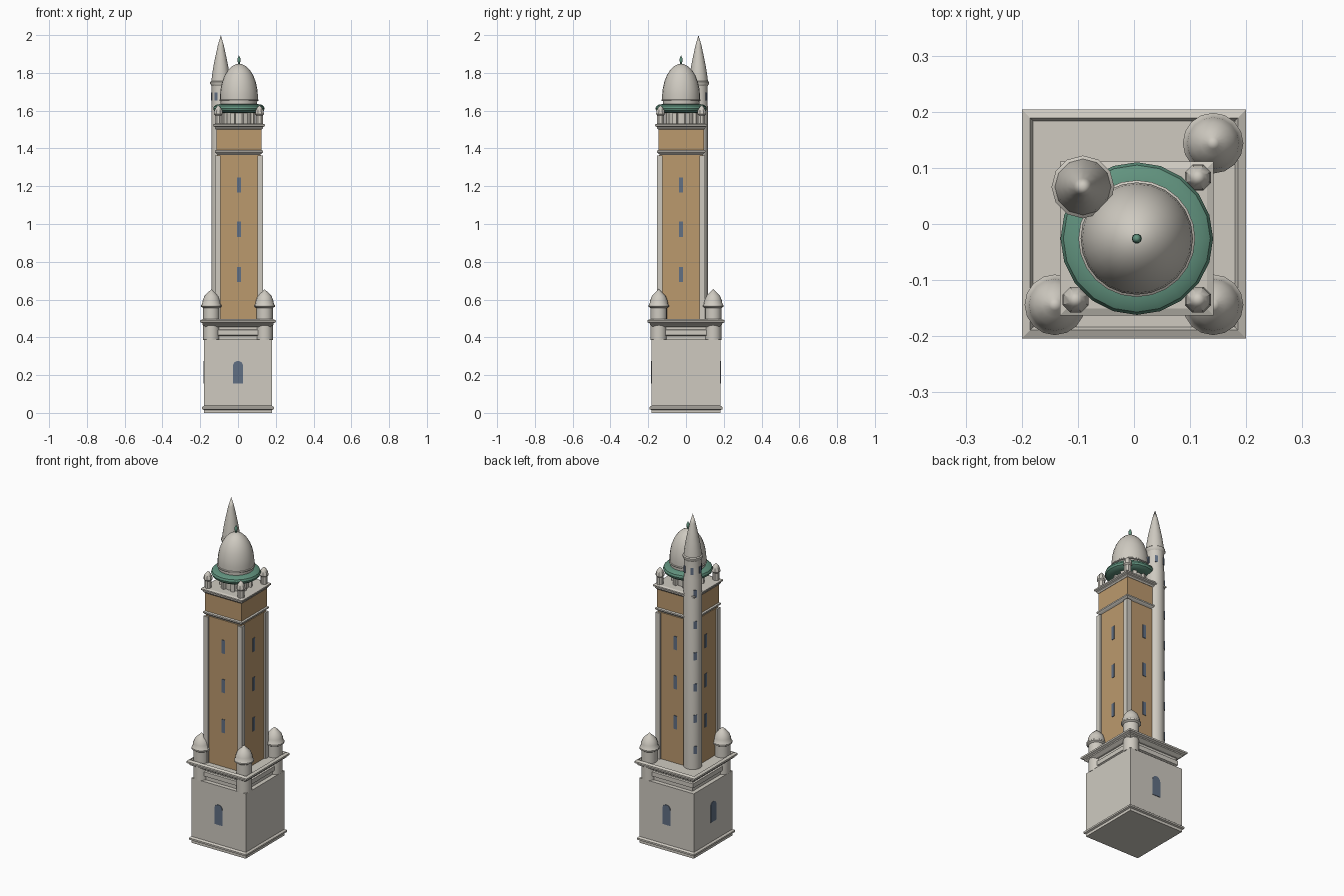
import bpy, bmesh
from math import sin, cos, pi, radians, sqrt
from mathutils import Matrix, Vector

cube = bpy.data.objects.get("Cube")
if cube:
    bpy.data.objects.remove(cube, do_unlink=True)


def material(name, r, g, b):
    m = bpy.data.materials.new(name)
    m.use_nodes = True
    m.diffuse_color = (r, g, b, 1)
    m.node_tree.nodes["Principled BSDF"].inputs["Base Color"].default_value = (r, g, b, 1)
    return m


STONE = material("pale stone", .62, .59, .53)
BRICK = material("tan brick", .50, .32, .155)
GREEN = material("green copper", .12, .29, .21)
GLASS = material("slate blue glass", .12, .16, .23)


def finish(bm, name, mat, smooth=False):
    bmesh.ops.remove_doubles(bm, verts=bm.verts, dist=1e-5)
    bmesh.ops.recalc_face_normals(bm, faces=bm.faces)
    me = bpy.data.meshes.new(name)
    bm.to_mesh(me)
    bm.free()
    me.materials.append(mat)
    ob = bpy.data.objects.new(name, me)
    bpy.context.collection.objects.link(ob)
    if smooth:
        bpy.ops.object.select_all(action="DESELECT")
        ob.select_set(True)
        bpy.context.view_layer.objects.active = ob
        bpy.ops.object.shade_smooth_by_angle(angle=radians(35))
    return ob


def lathe(name, mat, profile, at=(0, 0), sides=16, turn=0, sy=1, smooth=True):
    """Revolve (radius, z) points into a capped solid."""
    bm = bmesh.new()
    rings = [[bm.verts.new((at[0] + r * cos(turn + 2 * pi * i / sides),
                            at[1] + r * sin(turn + 2 * pi * i / sides) * sy, z))
              for i in range(sides)] for r, z in profile]
    for a, b in zip(rings, rings[1:]):
        for i in range(sides):
            j = (i + 1) % sides
            bm.faces.new((a[i], a[j], b[j], b[i]))
    if profile[0][0] > 0:
        bm.faces.new(rings[0])
    if profile[-1][0] > 0:
        bm.faces.new(rings[-1])
    return finish(bm, name, mat, smooth)


def square(name, mat, profile, at=(0, 0), sy=1):
    """Square solid from (half width, z) points."""
    return lathe(name, mat, [(h * sqrt(2), z) for h, z in profile], at, 4, pi / 4, sy, False)


def plate(name, at, dist, angle, z, w, h, arched=False):
    """Thin window plate facing outward along an angle."""
    pts = [(-w / 2, -h / 2), (w / 2, -h / 2)]
    if arched:
        pts += [(w / 2 * cos(t * pi / 8), h / 2 - w / 2 + w / 2 * sin(t * pi / 8)) for t in range(9)]
    else:
        pts += [(w / 2, h / 2), (-w / 2, h / 2)]
    bm = bmesh.new()
    face = bm.faces.new([bm.verts.new((x, -.003, y)) for x, y in pts])
    ext = bmesh.ops.extrude_face_region(bm, geom=[face])
    verts = [v for v in ext["geom"] if isinstance(v, bmesh.types.BMVert)]
    bmesh.ops.translate(bm, vec=(0, .007, 0), verts=verts)
    pos = Vector((at[0] + dist * cos(angle), at[1] + dist * sin(angle), z))
    bm.transform(Matrix.Translation(pos) @ Matrix.Rotation(angle + pi / 2, 4, "Z"))
    return finish(bm, name, GLASS)


FRONT, LEFT, BACK, RIGHT = -pi / 2, 0, pi / 2, pi
C = (.005, -.026)        # shaft axis
T = (-.091, .066)        # stair tower axis
SY = 1.02                # base is slightly deeper than wide

# Base block with plinth moulding
square("base_block", STONE, [(.18, 0), (.18, .016), (.19, .02), (.19, .03), (.18, .038),
                             (.18, .388)], sy=SY)
square("base_neck", STONE, [(.155, .385), (.155, .408), (.165, .412), (.165, .438),
                            (.158, .442), (.158, .47)], sy=SY)
square("base_cornice", STONE, [(.17, .455), (.188, .467), (.188, .474), (.2, .48), (.2, .49),
                               (.185, .497), (.18, .488), (.165, .488)], sy=SY)
for side, a, d in (("front", FRONT, .18 * SY), ("back", BACK, .18 * SY), ("right", RIGHT, .18)):
    plate(side + "_base_window", (0, 0), d, a, .215, .053, .12, True)

# Corner turrets, absent where the stair tower rises
for side, sx, sy in (("front_right", -1, -1), ("front_left", 1, -1), ("back_left", 1, 1)):
    lathe(side + "_turret", STONE,
          [(.043, .385), (.043, .555), (.054, .562), (.054, .57), (.049, .576), (.046, .595),
           (.037, .618), (.022, .635), (.01, .645), (0, .655)], (.141 * sx, .144 * sy))
    lathe(side + "_pinnacle", STONE,
          [(.019, 1.52), (.019, 1.575), (.025, 1.582), (.023, 1.6), (.012, 1.618), (0, 1.63)],
          (C[0] + .109 * sx, C[1] + .109 * sy), 8, pi / 8)

# Brick shaft with stone corner posts and slit windows
square("shaft", BRICK, [(.117, .48), (.117, 1.365)], C)
for sx in (-1, 1):
    for sy in (-1, 1):
        square("corner_post", STONE, [(.0145, .48), (.0145, 1.362)],
               (C[0] + .1125 * sx, C[1] + .1125 * sy))
for a in (FRONT, LEFT, BACK, RIGHT):
    for z in (.732, .972, 1.207):
        plate("shaft_window", C, .117, a, z, .021, .08)

# Upper band and cornices
square("band_moulding", STONE, [(.113, 1.36), (.113, 1.368), (.122, 1.374), (.128, 1.38),
                                (.128, 1.388), (.12, 1.392)], C)
square("upper_band", BRICK, [(.12, 1.39), (.12, 1.505)], C)
square("upper_cornice", STONE, [(.122, 1.5), (.128, 1.508), (.128, 1.514), (.137, 1.519),
                                (.137, 1.527), (.125, 1.532)], C)

# Drum with posts, copper ring, dome and finial
lathe("drum", STONE, [(.075, 1.53), (.075, 1.6)], C, 16)
for i in range(8):
    a = pi / 8 + i * pi / 4
    lathe("drum_post", STONE, [(.016, 1.53), (.016, 1.6)],
          (C[0] + .078 * cos(a), C[1] + .078 * sin(a)), 4, a + pi / 4, smooth=False)
lathe("copper_ring", GREEN, [(.09, 1.588), (.118, 1.59), (.132, 1.6), (.136, 1.612),
                             (.131, 1.624), (.118, 1.632), (.095, 1.635)], C, 20)
lathe("dome", STONE, [(.096, 1.625), (.097, 1.65), (.104, 1.652), (.104, 1.657), (.1, 1.66),
                      (.1, 1.685), (.097, 1.715), (.089, 1.752), (.076, 1.786), (.058, 1.815),
                      (.036, 1.836), (.016, 1.846), (0, 1.849)], C, 24)
lathe("finial", GREEN, [(.005, 1.84), (.005, 1.855), (.009, 1.863), (.008, 1.876), (0, 1.893)], C, 10)

# Stair tower with spire and windows
lathe("stair_tower", STONE, [(.05, .48), (.05, 1.62), (.048, 1.63), (.048, 1.74)], T)
lathe("spire", STONE, [(.048, 1.73), (.056, 1.742), (.056, 1.752), (.05, 1.757), (.046, 1.79),
                       (.039, 1.835), (.029, 1.885), (.016, 1.945), (0, 2)], T, 12)
for i in range(6):
    plate("stair_window", T, .05, radians(140), .605 + .187 * i, .02, .045)
    plate("lookout_window", T, .048, i * pi / 3, 1.675, .016, .04)
